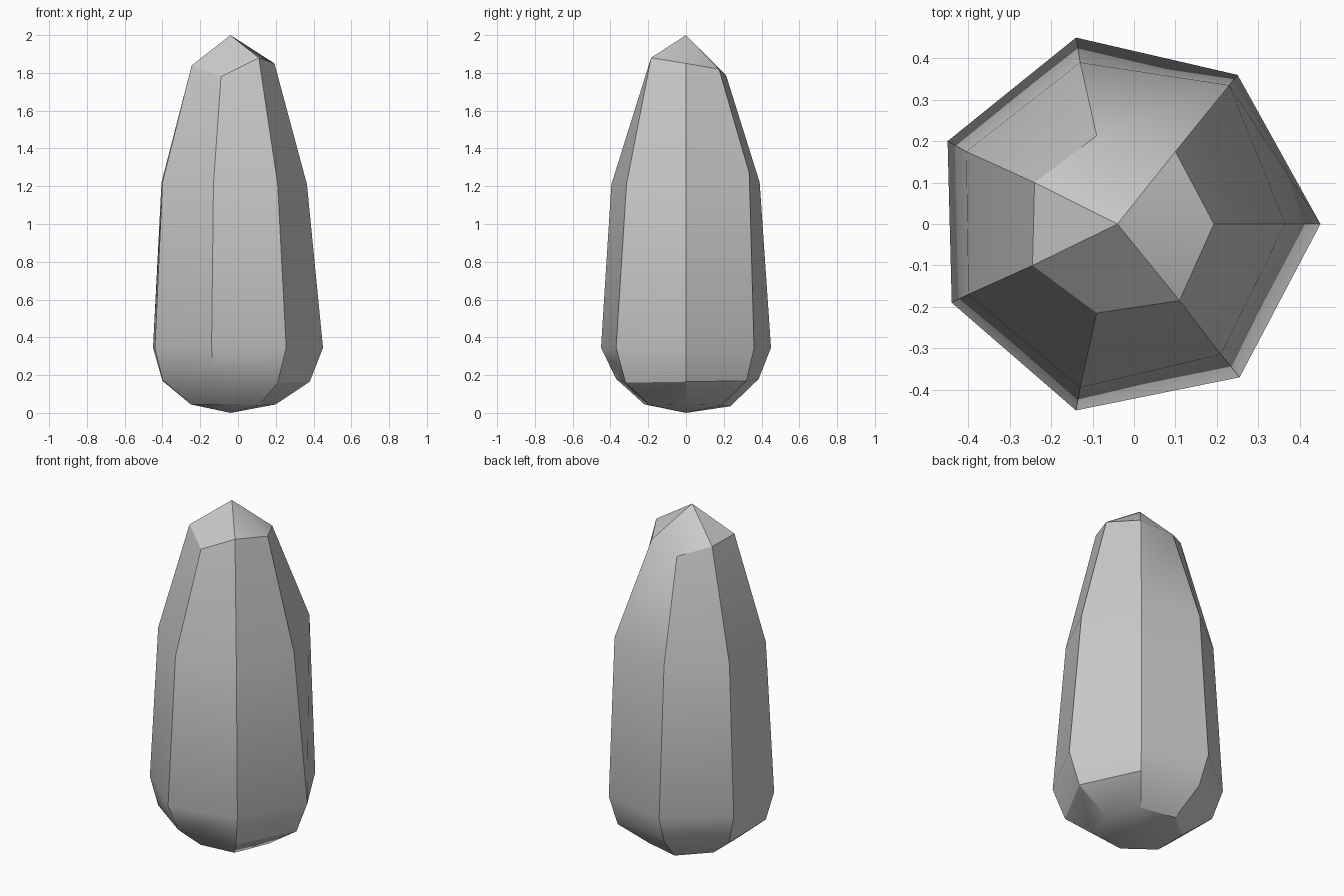
import bpy, bmesh
from math import radians

if "Cube" in bpy.data.objects:
    bpy.data.objects.remove(bpy.data.objects["Cube"])

# Seven-sided rings, bottom to top, counter-clockwise from +x
rings = [
    [(.20, 0, .045), (.11, .19, .04), (-.09, .235, .035), (-.25, .10, .045),
     (-.25, -.10, .045), (-.09, -.22, .045), (.11, -.19, .04)],
    [(.38, 0, .165), (.22, .32, .17), (-.13, .385, .18), (-.40, .17, .17),
     (-.40, -.17, .175), (-.13, -.37, .18), (.21, -.32, .16)],
    [(.45, 0, .345), (.25, .36, .34), (-.14, .45, .345), (-.45, .20, .345),
     (-.44, -.19, .34), (-.14, -.45, .345), (.255, -.37, .345)],
    [(.365, 0, 1.21), (.23, .335, 1.27), (-.13, .39, 1.22), (-.405, .175, 1.22),
     (-.40, -.17, 1.22), (-.13, -.395, 1.21), (.21, -.315, 1.21)],
    [(.193, 0, 1.85), (.10, .175, 1.82), (-.09, .213, 1.785), (-.24, .10, 1.84),
     (-.245, -.10, 1.84), (-.09, -.215, 1.78), (.11, -.185, 1.88)],
]

bm = bmesh.new()
loops = [[bm.verts.new(p) for p in r] for r in rings]
base = bm.verts.new((-.04, 0, 0))
tip = bm.verts.new((-.04, 0, 2))
n = 7
for i in range(n):
    j = (i + 1) % n
    # Side walls
    for a, b in zip(loops, loops[1:]):
        bm.faces.new((a[i], a[j], b[j], b[i]))
    # Pointed top and shallow base
    bm.faces.new((loops[-1][i], loops[-1][j], tip))
    bm.faces.new((loops[0][j], loops[0][i], base))
bmesh.ops.recalc_face_normals(bm, faces=bm.faces[:])
mesh = bpy.data.meshes.new("crystal")
bm.to_mesh(mesh)
bm.free()
crystal = bpy.data.objects.new("crystal", mesh)
bpy.context.collection.objects.link(crystal)
bpy.context.view_layer.objects.active = crystal
crystal.select_set(True)
bpy.ops.object.shade_smooth_by_angle(angle=radians(30))
